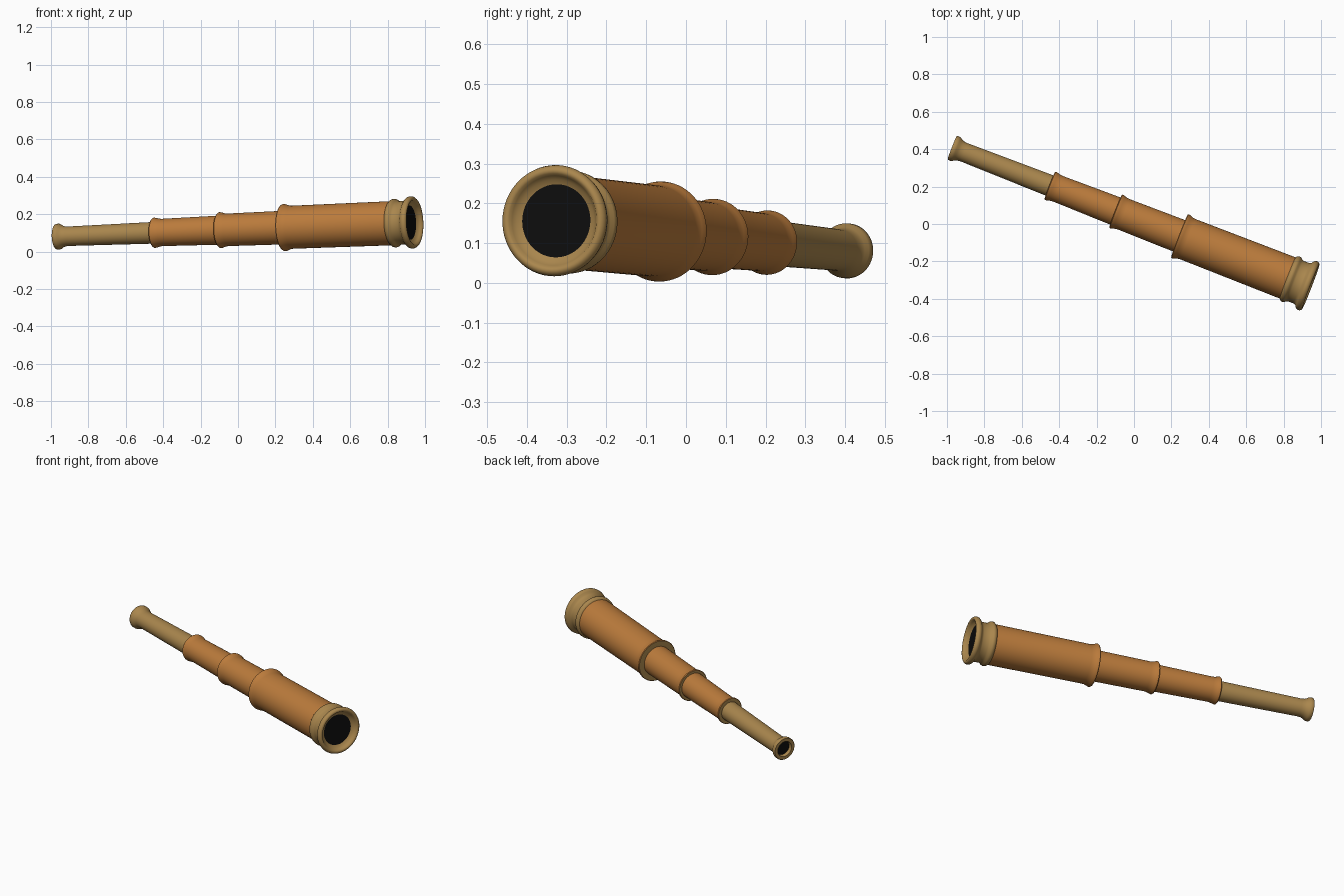
import bpy, bmesh, math
from mathutils import Vector

if "Cube" in bpy.data.objects:
    bpy.data.objects.remove(bpy.data.objects["Cube"])

# Optical axis: from eyepiece centre to front rim centre
EYE = Vector((-0.972, 0.408, 0.080))
FRONT = Vector((0.944, -0.336, 0.157))
ROT = (FRONT - EYE).to_track_quat('Z', 'Y')
SIDES = 64


def material(name, color):
    m = bpy.data.materials.new(name)
    m.diffuse_color = (*color, 1)
    m.use_nodes = True
    m.node_tree.nodes["Principled BSDF"].inputs["Base Color"].default_value = m.diffuse_color
    return m


LEATHER = material("leather", (0.50, 0.20, 0.045))
BRASS = material("brass", (0.40, 0.24, 0.075))
BLACK = material("black", (0.004, 0.004, 0.004))


def lathe(name, profile, mat, back_mat=None):
    """Revolve (distance, radius) points; back_mat colours the first band."""
    bm = bmesh.new()
    rings = []
    for s, r in profile:
        if r == 0:
            rings.append([bm.verts.new((0, 0, s))] * SIDES)
            continue
        rings.append([bm.verts.new((r * math.cos(2 * math.pi * i / SIDES),
                                    r * math.sin(2 * math.pi * i / SIDES), s))
                      for i in range(SIDES)])
    for k, (a, b) in enumerate(zip(rings, rings[1:])):
        for i in range(SIDES):
            j = (i + 1) % SIDES
            quad = list(dict.fromkeys((a[i], a[j], b[j], b[i])))
            f = bm.faces.new(quad)
            f.material_index = 1 if back_mat and k == 0 else 0
    bmesh.ops.recalc_face_normals(bm, faces=bm.faces)
    me = bpy.data.meshes.new(name)
    bm.to_mesh(me)
    bm.free()
    me.materials.append(mat)
    if back_mat:
        me.materials.append(back_mat)
    ob = bpy.data.objects.new(name, me)
    bpy.context.collection.objects.link(ob)
    ob.rotation_mode = 'QUATERNION'
    ob.rotation_quaternion = ROT
    ob.location = EYE
    bpy.ops.object.select_all(action='DESELECT')
    ob.select_set(True)
    bpy.context.view_layer.objects.active = ob
    bpy.ops.object.shade_smooth_by_angle(angle=math.radians(40))
    return ob


def tube(name, start, end, r_in, r_lip, r0, r1):
    """Draw tube with a flared lip at its rear end."""
    d = r_lip - r0
    return lathe(name, [(start, r_in), (start, r_lip - 0.003), (start + 0.004, r_lip),
                        (start + 0.012, r_lip - 0.001), (start + 0.022, r0 + d * 0.5),
                        (start + 0.036, r0 + d * 0.12), (start + 0.05, r0),
                        (end, r1), (end, r1 * 0.8)], LEATHER, BRASS)


# Eyepiece tube with trumpet flare
lathe("eyepiece_tube", [(0.02, 0.043), (0.0, 0.047), (0.0, 0.066), (0.004, 0.069),
                        (0.018, 0.069), (0.026, 0.066), (0.036, 0.059),
                        (0.05, 0.054), (0.07, 0.052), (0.58, 0.058)], BRASS)
lathe("eyepiece_lens", [(0.02, 0.043), (0.02, 0)], BLACK)

# Sliding tubes and main barrel
tube("small_draw_tube", 0.560, 0.96, 0.055, 0.081, 0.073, 0.078)
tube("large_draw_tube", 0.938, 1.33, 0.074, 0.096, 0.087, 0.090)
tube("main_barrel", 1.305, 1.945, 0.086, 0.126, 0.115, 0.118)

# Front brass collar, neck and rounded rim
lathe("front_collar", [(1.925, 0.116), (1.929, 0.123), (1.937, 0.129), (1.947, 0.130),
                       (1.955, 0.127), (1.962, 0.120), (1.972, 0.116), (2.005, 0.116),
                       (2.016, 0.121), (2.023, 0.132), (2.030, 0.138), (2.040, 0.140),
                       (2.049, 0.138), (2.056, 0.132), (2.058, 0.125), (2.055, 0.118),
                       (2.046, 0.113), (2.036, 0.104), (2.030, 0.092)], BRASS)
lathe("front_lens", [(2.030, 0.092), (2.030, 0)], BLACK)
